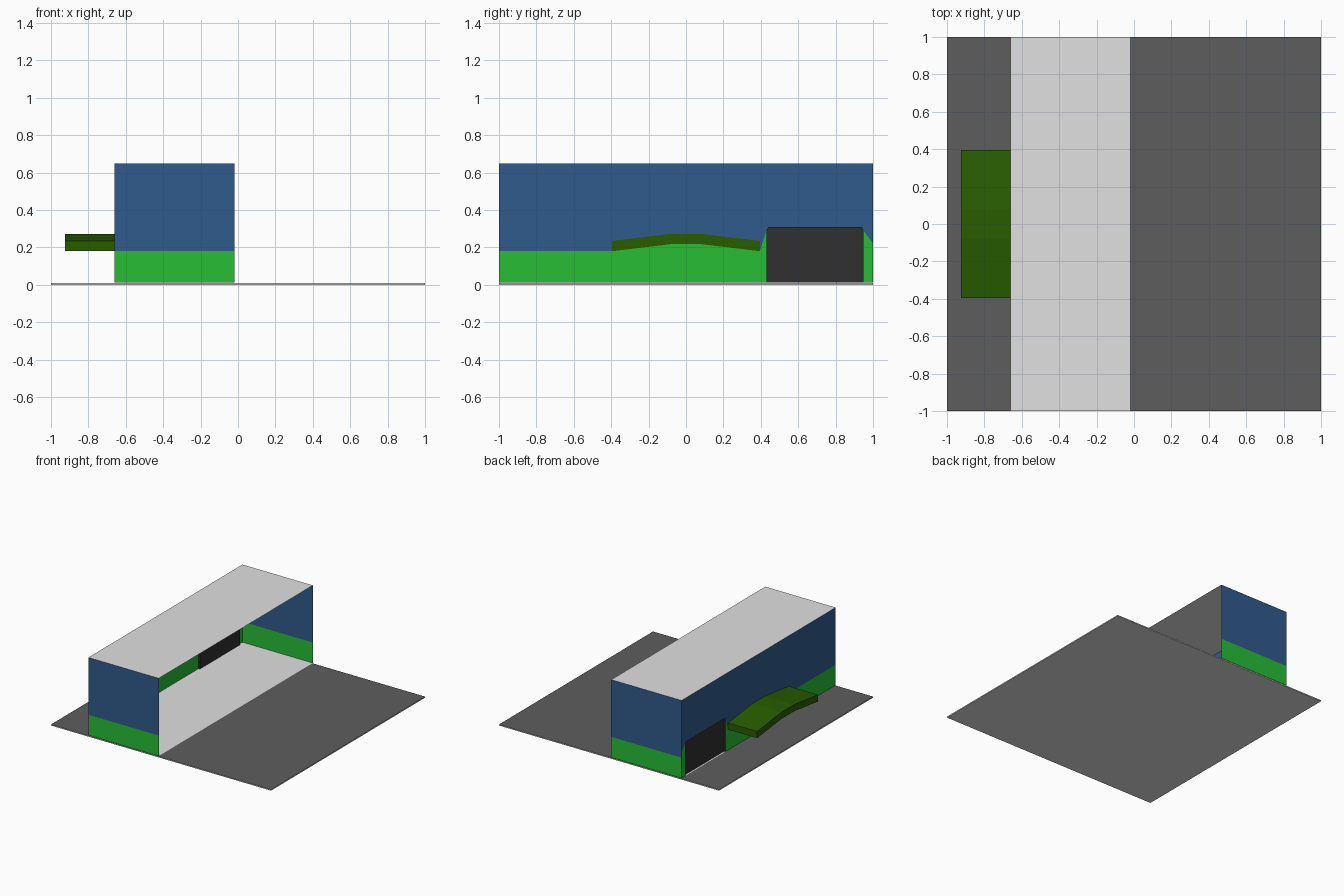
import bpy
import bmesh

cube = bpy.data.objects.get("Cube")
if cube:
    bpy.data.objects.remove(cube, do_unlink=True)


def material(name, rgb):
    m = bpy.data.materials.new(name)
    m.use_nodes = True
    m.diffuse_color = (*rgb, 1)
    m.node_tree.nodes["Principled BSDF"].inputs["Base Color"].default_value = (*rgb, 1)
    return m


ASPHALT = material("asphalt_grey", (0.11, 0.11, 0.11))
PALE = material("pale_grey", (0.75, 0.75, 0.75))
BLUE = material("blue", (0.03, 0.105, 0.266))
GREEN = material("green", (0.02, 0.51, 0.036))
OLIVE = material("olive_green", (0.021, 0.109, 0.0))
DARK = material("door_charcoal", (0.03, 0.03, 0.03))


def panel(name, points, mat, depth=None):
    """One flat polygon, extruded into a solid when depth is given."""
    bm = bmesh.new()
    face = bm.faces.new([bm.verts.new(p) for p in points])
    if depth:
        moved = bmesh.ops.extrude_face_region(bm, geom=[face], use_keep_orig=True)["geom"]
        bmesh.ops.translate(bm, vec=depth,
                            verts=[v for v in moved if isinstance(v, bmesh.types.BMVert)])
        bmesh.ops.recalc_face_normals(bm, faces=bm.faces)
    mesh = bpy.data.meshes.new(name)
    bm.to_mesh(mesh)
    bm.free()
    mesh.materials.append(mat)
    obj = bpy.data.objects.new(name, mesh)
    bpy.context.collection.objects.link(obj)
    return obj


def level(x0, x1, z):
    return [(x0, -1, z), (x1, -1, z), (x1, 1, z), (x0, 1, z)]


def upright(x, profile):
    return [(x, y, z) for y, z in profile]


WALL, OPEN = -0.66, -0.02
FLOOR, BAND, ROOF = 0.012, 0.18, 0.65
DOOR0, DOOR1, DOOR_TOP = 0.43, 0.95, 0.29
INSET = WALL + 0.012

# Pale ground slab with an asphalt top
ground = panel("ground", level(-1, 1, 0), PALE, (0, 0, 0.009))
ground.data.materials.append(ASPHALT)
for face in ground.data.polygons:
    face.material_index = int(face.normal.z > 0.5)

# Floor and roof
panel("floor", level(WALL, OPEN, FLOOR), PALE)
panel("roof", level(WALL, OPEN, ROOF), PALE)

# End walls, green below and blue above
for side, y in (("front", -1), ("back", 1)):
    for part, z0, z1, mat in (("lower", FLOOR, BAND, GREEN), ("upper", BAND, ROOF, BLUE)):
        pts = [(WALL, y, z0), (OPEN, y, z0), (OPEN, y, z1), (WALL, y, z1)]
        panel(f"{side}_wall_{part}", pts if y < 0 else pts[::-1], mat)

# Long wall, with its colour boundary following the canopy and the door
under = [(-0.395, BAND), (-0.08, 0.218), (0.08, 0.218), (0.395, BAND)]
over = [(y, z + 0.055) for y, z in under]
panel("long_wall_lower", upright(WALL, [(-1, FLOOR), (-1, BAND), *under,
      (DOOR0, DOOR_TOP), (DOOR0, FLOOR)]), GREEN)
panel("long_wall_corner", upright(WALL, [(DOOR1, FLOOR), (DOOR1, DOOR_TOP),
      (1, 0.22), (1, FLOOR)]), GREEN)
panel("long_wall_upper", upright(WALL, [(-1, BAND), (-1, ROOF), (1, ROOF), (1, 0.22),
      (DOOR1, DOOR_TOP), (DOOR0, DOOR_TOP), under[-1], *over[::-1], under[0]]), BLUE)

# Recessed door with a clipped head, and the jambs beside it
panel("door", upright(INSET, [(DOOR0, FLOOR), (DOOR0, DOOR_TOP), (DOOR0 + 0.01, 0.31),
      (DOOR1 - 0.01, 0.31), (DOOR1, DOOR_TOP), (DOOR1, FLOOR)]), DARK)
for side, y in (("front", DOOR0), ("back", DOOR1)):
    panel(f"door_jamb_{side}", [(WALL, y, FLOOR), (INSET, y, FLOOR),
          (INSET, y, DOOR_TOP), (WALL, y, DOOR_TOP)], DARK)

# Arched canopy
panel("canopy", upright(WALL, under + over[::-1]), OLIVE, (-0.264, 0, 0))
